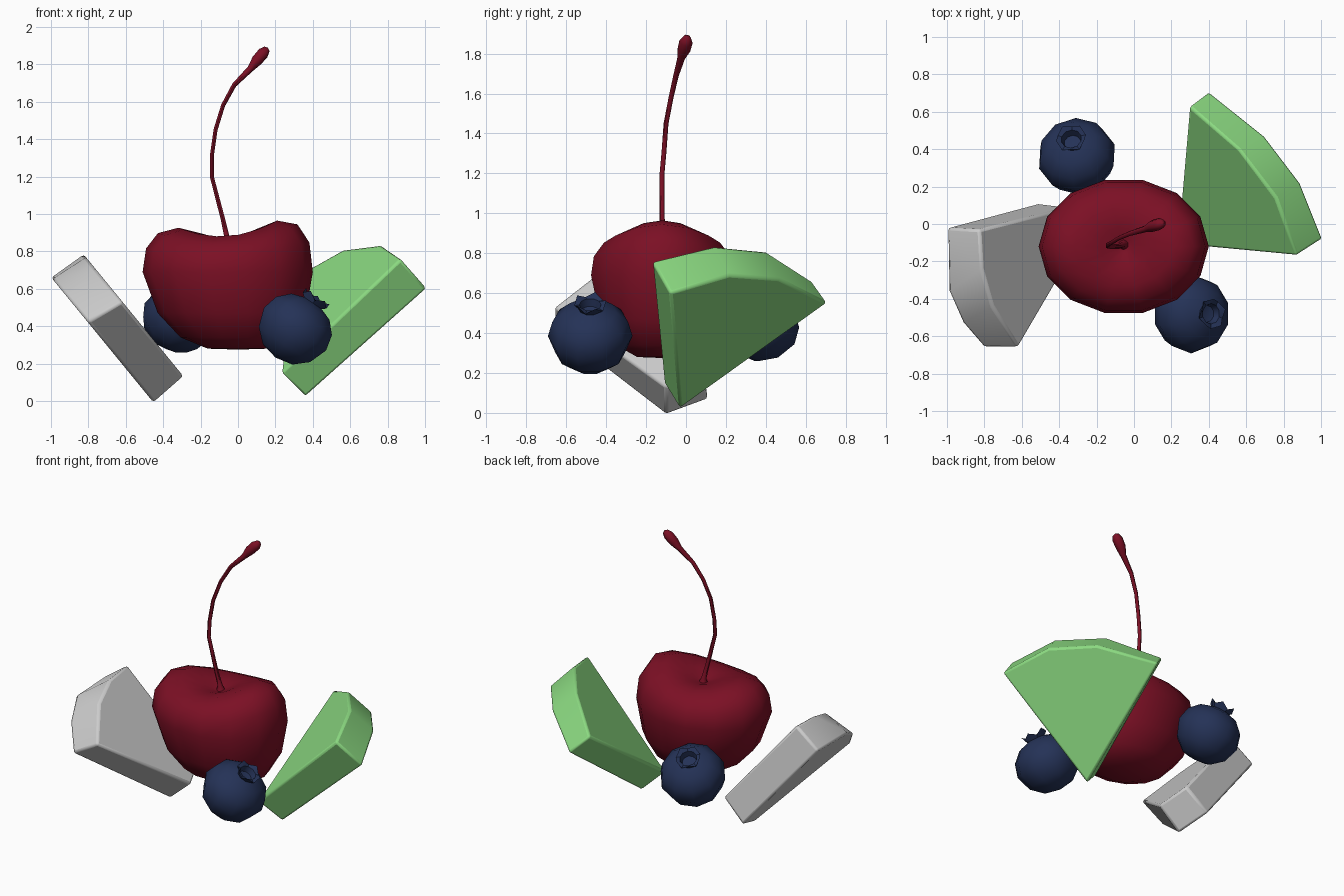
import bpy, bmesh, math
from mathutils import Vector

cube = bpy.data.objects.get("Cube")
if cube:
    bpy.data.objects.remove(cube)


def material(name, rgb):
    mat = bpy.data.materials.new(name)
    mat.use_nodes = True
    mat.diffuse_color = (*rgb, 1)
    mat.node_tree.nodes["Principled BSDF"].inputs["Base Color"].default_value = (*rgb, 1)
    return mat


red = material("cherry red", (0.2, 0.005, 0.018))
blue = material("berry blue", (0.018, 0.032, 0.095))
green = material("melon green", (0.26, 0.7, 0.22))
grey = material("pale grey", (0.6, 0.6, 0.6))


def finish(obj, mat, angle):
    obj.data.materials.clear()
    obj.data.materials.append(mat)
    bpy.ops.object.select_all(action="DESELECT")
    obj.select_set(True)
    bpy.context.view_layer.objects.active = obj
    bpy.ops.object.shade_smooth_by_angle(angle=math.radians(angle))


def mesh_object(name, bm):
    bmesh.ops.recalc_face_normals(bm, faces=bm.faces)
    mesh = bpy.data.meshes.new(name)
    bm.to_mesh(mesh)
    bm.free()
    obj = bpy.data.objects.new(name, mesh)
    bpy.context.collection.objects.link(obj)
    return obj


def lathe(name, profile, sides, place):
    """Spin a profile whose two ends lie on the axis; place() shapes each point."""
    bm = bmesh.new()
    rings = []
    for row, (r, z) in enumerate(profile):
        if r == 0:
            rings.append([bm.verts.new(place(row, r, z, 0))] * sides)
        else:
            rings.append([bm.verts.new(place(row, r, z, math.tau * i / sides))
                          for i in range(sides)])
    for low, high in zip(rings, rings[1:]):
        for i in range(sides):
            j = (i + 1) % sides
            corners = dict.fromkeys((low[i], low[j], high[j], high[i]))
            bm.faces.new(list(corners))
    return mesh_object(name, bm)


# Cherry: oval body with two raised lobes and a dimple
def cherry_point(row, r, z, a):
    lobe = max(0, z - 0.7) / 0.2 * r * (0.1 * math.cos(a) ** 2 - 0.06 + 0.03 * math.cos(a))
    shift = 0.05 * max(0, 0.6 - z) / 0.3
    return (-0.055 + shift + 0.455 * r * math.cos(a),
            -0.12 + 0.365 * r * math.sin(a), z + lobe)


body = [(0, 0.275), (0.35, 0.28), (0.65, 0.34), (0.87, 0.47), (1, 0.69), (0.96, 0.81),
        (0.82, 0.89), (0.58, 0.92), (0.28, 0.89), (0.1, 0.86), (0, 0.845)]
finish(lathe("cherry_body", body, 14, cherry_point), red, 60)

# Cherry stem: tapered curve with flared foot and swollen tip
path = [(-0.055, -0.11, 0.84, 2.4), (-0.06, -0.11, 0.88, 1.2), (-0.08, -0.12, 0.97, 1),
        (-0.14, -0.12, 1.2, 0.9), (-0.14, -0.11, 1.31, 0.9), (-0.12, -0.1, 1.45, 0.9),
        (-0.08, -0.075, 1.58, 0.9), (-0.02, -0.05, 1.69, 1), (0.065, -0.025, 1.775, 1.4),
        (0.1, -0.01, 1.82, 2.4), (0.135, 0, 1.86, 2.5), (0.155, 0.005, 1.882, 1.5),
        (0.16, 0.006, 1.888, 0.1)]
curve = bpy.data.curves.new("cherry_stem", "CURVE")
curve.dimensions = "3D"
curve.bevel_depth = 0.0135
curve.bevel_resolution = 1
curve.use_fill_caps = True
spline = curve.splines.new("POLY")
spline.points.add(len(path) - 1)
for point, (x, y, z, r) in zip(spline.points, path):
    point.co = (x, y, z, 1)
    point.radius = r
stem = bpy.data.objects.new("cherry_stem", curve)
bpy.context.collection.objects.link(stem)
bpy.ops.object.select_all(action="DESELECT")
stem.select_set(True)
bpy.context.view_layer.objects.active = stem
bpy.ops.object.convert(target="MESH")
finish(bpy.context.object, red, 60)

# Blueberries: squat spheres with a jagged hollow crown
berry = [(0, -0.185), (0.1, -0.165), (0.175, -0.1), (0.212, 0), (0.19, 0.085), (0.13, 0.145),
         (0.06, 0.168), (0.08, 0.2), (0.055, 0.19), (0.045, 0.15), (0, 0.14)]


def berry_point(row, r, z, a):
    if row == 7:
        z += 0.015 * math.cos(5 * a)
    return (r * math.cos(a), r * math.sin(a), z)


for name, centre, axis in (("front_blueberry", (0.305, -0.48, 0.385), (0.55, 0, 0.8)),
                           ("back_blueberry", (-0.305, 0.36, 0.45), (-0.16, 0.5, 0.85))):
    obj = lathe(name, berry, 10, berry_point)
    obj.location = centre
    obj.rotation_mode = "QUATERNION"
    obj.rotation_quaternion = Vector(axis).to_track_quat("Z", "Y")
    finish(obj, blue, 45)


# Fruit wedges: an outer and an inner outline joined into a bevelled slab
def wedge(name, outer, inner, mat):
    bm = bmesh.new()
    a = [bm.verts.new(p) for p in outer]
    b = [bm.verts.new(p) for p in inner]
    bm.faces.new(a)
    bm.faces.new(b)
    for i in range(len(a)):
        j = (i + 1) % len(a)
        bm.faces.new((a[i], a[j], b[j], b[i]))
    obj = mesh_object(name, bm)
    bevel = obj.modifiers.new("soft_edges", "BEVEL")
    bevel.width = 0.015
    bevel.segments = 2
    bevel.limit_method = "ANGLE"
    bevel.angle_limit = math.radians(40)
    finish(obj, mat, 40)


wedge("green_wedge",
      [(0.36, -0.03, 0.02), (1.01, -0.08, 0.6), (0.89, 0.22, 0.69), (0.7, 0.47, 0.67),
       (0.4, 0.71, 0.55)],
      [(0.23, -0.11, 0.15), (0.87, -0.17, 0.76), (0.76, 0.14, 0.835), (0.56, 0.4, 0.81),
       (0.295, 0.63, 0.66)], green)


# Grey wedge lies in a slanted plane: a runs up the slope, b along y
def slope(origin, outline):
    return [(origin[0] - 0.63 * a, b, origin[1] + 0.77 * a) for a, b in outline]


wedge("grey_wedge",
      slope((-0.45, -0.01), [(0, -0.1), (0.1, 0.11), (0.87, -0.02), (0.86, -0.36),
                             (0.74, -0.53), (0.56, -0.66)]),
      slope((-0.29, 0.13), [(0, -0.1), (0.1, 0.09), (0.85, -0.03), (0.83, -0.24),
                            (0.74, -0.44), (0.52, -0.66)]), grey)
